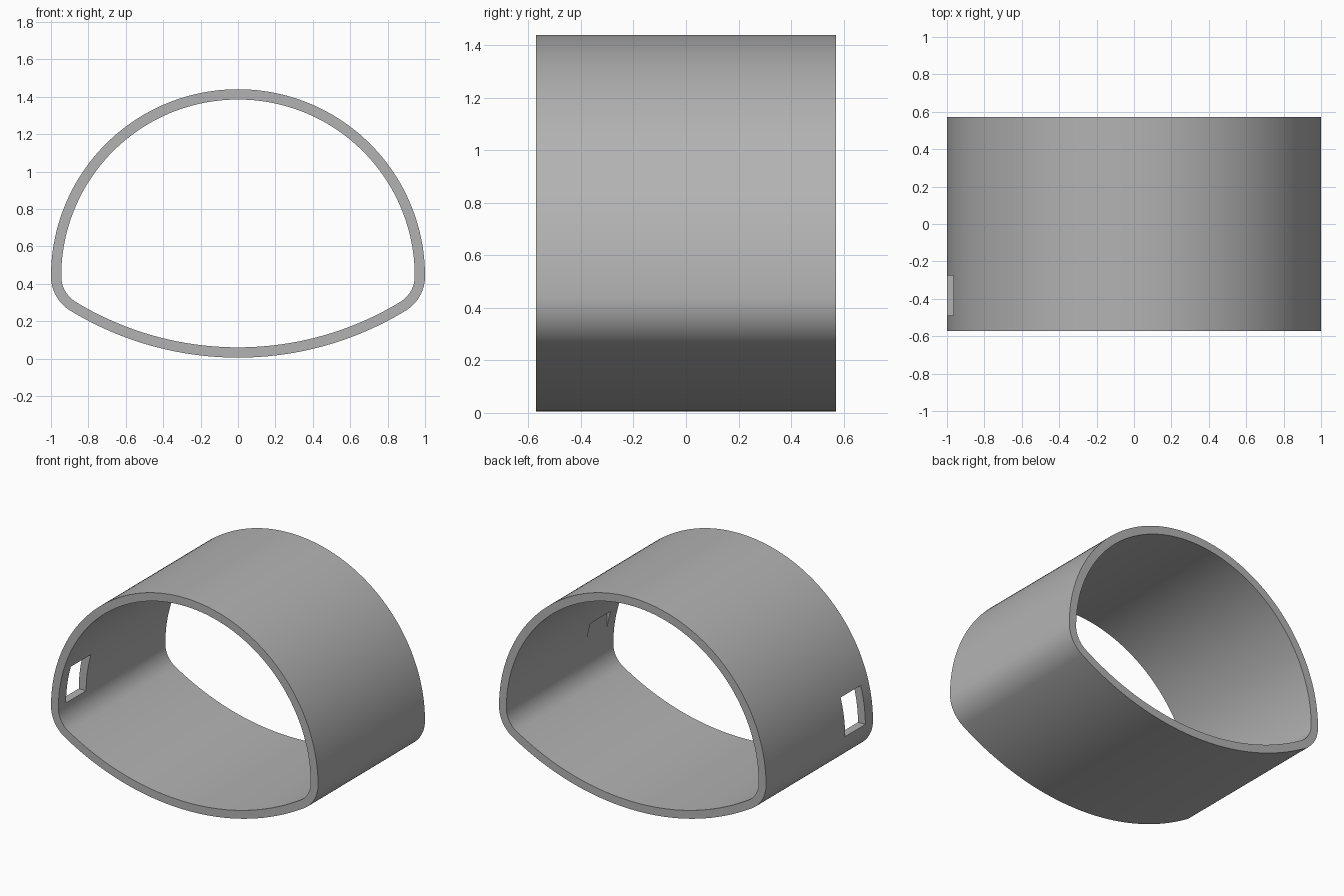
import bpy, bmesh
from math import cos, sin, pi, atan2

if "Cube" in bpy.data.objects:
    bpy.data.objects.remove(bpy.data.objects["Cube"])

HALF_Y = 0.572     # half length of the tube
WALL = 0.055       # wall thickness
SPRING = 0.44      # height where dome and corners meet
CORNER_R = 0.215   # lower corner radius
BASE = 0.005       # lowest point of the floor arc
# floor radius that makes the floor tangent to the corners
CX, H = 1 - CORNER_R, SPRING - BASE
FLOOR_R = (CX * CX + H * H - CORNER_R ** 2) / (2 * (H - CORNER_R))


def arc(cx, cz, r, a0, a1, n):
    return [(cx + r * cos(a0 + (a1 - a0) * i / n), cz + r * sin(a0 + (a1 - a0) * i / n))
            for i in range(n)]


def profile(off):
    """Closed section: round dome, small tangent corners, shallow curved floor."""
    top = FLOOR_R + BASE
    a = atan2(CX, top - SPRING)      # half angle of the floor arc
    return (arc(0, SPRING, 1 - off, 0, pi, 96)
            + arc(-CX, SPRING, CORNER_R - off, pi, 1.5 * pi - a, 12)
            + arc(0, top, FLOOR_R - off, 1.5 * pi - a, 1.5 * pi + a, 48)
            + arc(CX, SPRING, CORNER_R - off, 1.5 * pi + a, 2 * pi, 12))


# tube shell
bm = bmesh.new()
rings = [[bm.verts.new((x, y, z)) for x, z in profile(off)]
         for off, y in ((0, -HALF_Y), (0, HALF_Y), (WALL, HALF_Y), (WALL, -HALF_Y))]
n = len(rings[0])
for k in range(4):
    a, b = rings[k], rings[(k + 1) % 4]
    for i in range(n):
        j = (i + 1) % n
        bm.faces.new((a[i], a[j], b[j], b[i]))
bmesh.ops.recalc_face_normals(bm, faces=bm.faces)
mesh = bpy.data.meshes.new("tube_shell")
bm.to_mesh(mesh)
bm.free()
shell = bpy.data.objects.new("tube_shell", mesh)
bpy.context.collection.objects.link(shell)

# dark grey surface
grey = bpy.data.materials.new("dark_grey")
grey.diffuse_color = (0.45, 0.45, 0.45, 1)
grey.use_nodes = True
grey.node_tree.nodes["Principled BSDF"].inputs["Base Color"].default_value = grey.diffuse_color
mesh.materials.append(grey)

# side slot: passes through the left wall, leaves a shallow pocket in the right
x0, x1, y0, y1, z0, z1 = -1.2, 0.936, -0.49, -0.275, 0.445, 0.70
bpy.ops.mesh.primitive_cube_add(size=1, location=((x0 + x1) / 2, (y0 + y1) / 2, (z0 + z1) / 2))
cutter = bpy.context.object
cutter.name = "slot_cutter"
cutter.scale = (x1 - x0, y1 - y0, z1 - z0)
cutter.data.materials.append(grey)
bpy.context.view_layer.update()
mod = shell.modifiers.new("slot", 'BOOLEAN')
mod.operation = 'DIFFERENCE'
mod.solver = 'EXACT'
mod.object = cutter
bpy.ops.object.select_all(action='DESELECT')
shell.select_set(True)
bpy.context.view_layer.objects.active = shell
bpy.ops.object.modifier_apply(modifier=mod.name)
bpy.data.objects.remove(cutter)

bpy.ops.object.shade_smooth_by_angle()
